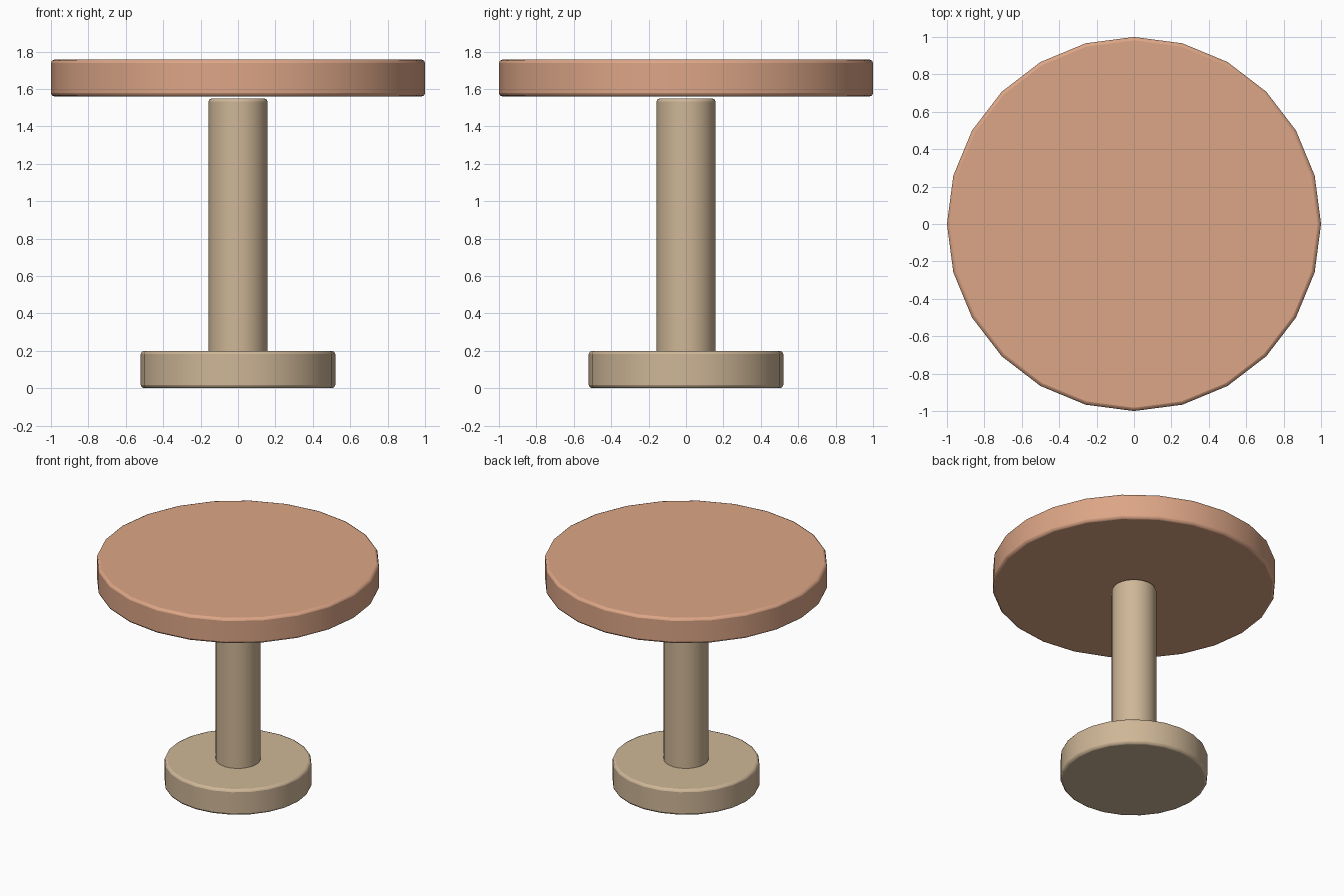
import bpy
import math

if "Cube" in bpy.data.objects:
    bpy.data.objects.remove(bpy.data.objects["Cube"])


def material(name, color):
    m = bpy.data.materials.new(name)
    m.diffuse_color = color
    m.use_nodes = True
    m.node_tree.nodes["Principled BSDF"].inputs["Base Color"].default_value = m.diffuse_color
    return m


def disc(name, radius, z0, z1, bevel, mat):
    # 24-sided rounded cylinder between two heights, with a vertex on each axis
    bpy.ops.mesh.primitive_cylinder_add(vertices=24, radius=radius, depth=z1 - z0,
                                        location=(0, 0, (z0 + z1) / 2))
    ob = bpy.context.object
    ob.name = name
    ob.data.materials.append(mat)
    bpy.ops.object.shade_smooth_by_angle(angle=math.radians(40))
    b = ob.modifiers.new("rounded_rims", 'BEVEL')
    b.width = bevel
    b.segments = 2
    b.limit_method = 'ANGLE'
    b.angle_limit = math.radians(40)
    # keep the smooth shading after the bevel
    for p in ob.data.polygons:
        p.use_smooth = True
    return ob


wood = material("tan_wood", (0.62, 0.47, 0.31, 1))
clay = material("terracotta", (0.72, 0.38, 0.24, 1))

# foot, post and round top
disc("base", 0.52, 0.0, 0.2, 0.018, wood)
disc("column", 0.158, 0.005, 1.55, 0.018, wood)
disc("tabletop", 1.0, 1.56, 1.757, 0.018, clay)
